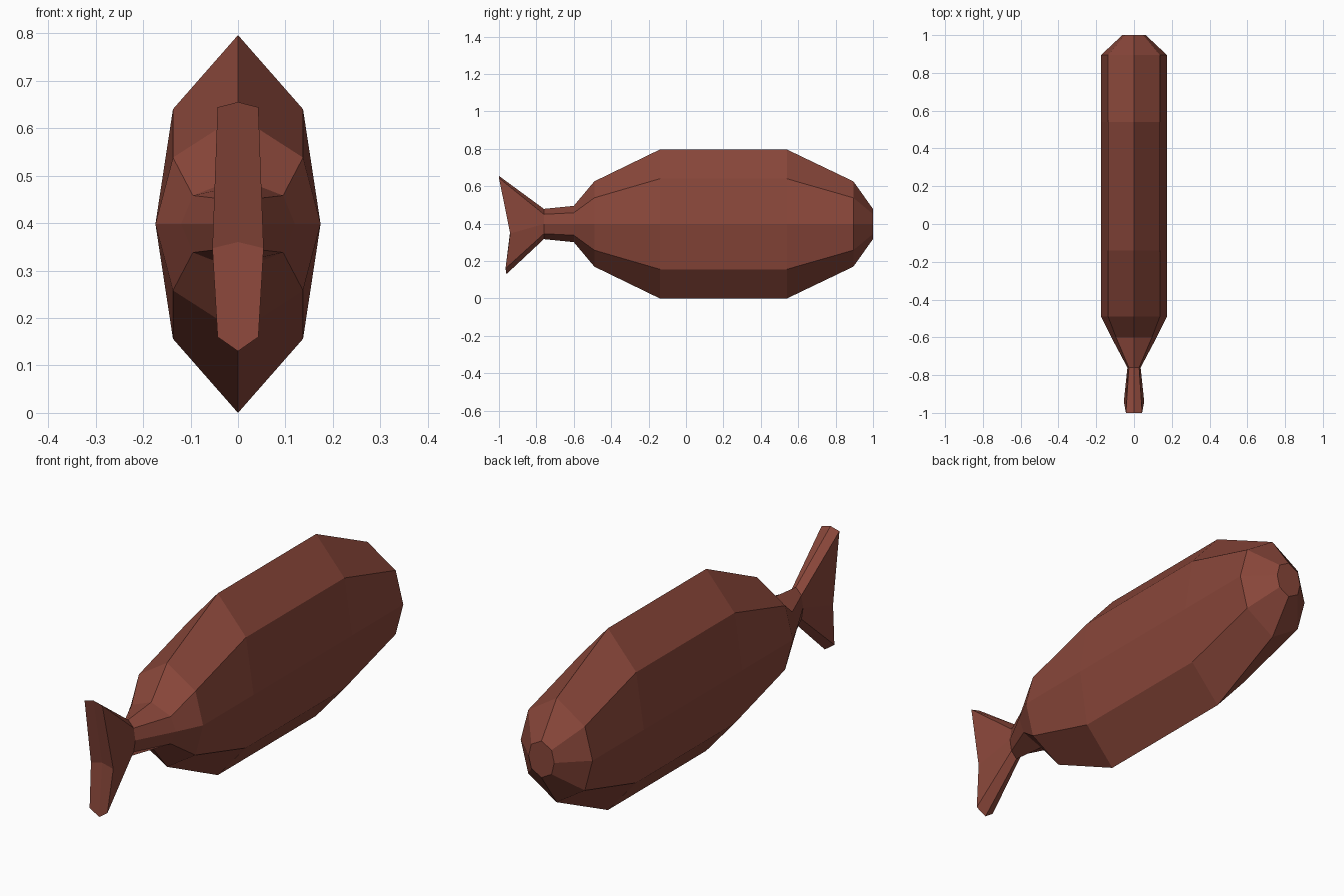
import bpy, bmesh

if "Cube" in bpy.data.objects:
    bpy.data.objects.remove(bpy.data.objects["Cube"])

# One red-brown colour for the whole fish
mat = bpy.data.materials.new("red brown")
mat.diffuse_color = (0.25, 0.062, 0.042, 1)
mat.use_nodes = True
mat.node_tree.nodes["Principled BSDF"].inputs["Base Color"].default_value = mat.diffuse_color


def ring(profile):
    """Mirror a right-half outline (x, y, z), top to bottom, into a closed 8-sided ring."""
    return profile + [(-x, y, z) for x, y, z in profile[-2:0:-1]]


def section(y, half_width, shoulder_width, top, shoulder):
    """Body section, symmetric about the centre line z = 0.4 (heights are offsets)."""
    c = 0.398
    return ring([(0, y, c + top), (shoulder_width, y, c + shoulder),
                 (half_width, y, c), (shoulder_width, y, c - shoulder),
                 (0, y, c - top)])


# Sections from nose to tail root
sections = [section(*s) for s in (
    (1.00, 0.062, 0.049, 0.080, 0.053),
    (0.895, 0.174, 0.137, 0.228, 0.140),
    (0.54, 0.174, 0.137, 0.398, 0.242),
    (-0.14, 0.174, 0.137, 0.398, 0.242),
    (-0.49, 0.174, 0.137, 0.228, 0.140),
    (-0.60, 0.120, 0.095, 0.097, 0.060),
    (-0.76, 0.035, 0.027, 0.081, 0.052))]

# Swept tail fin edge
sections.append(ring([(0, -1.0, 0.655), (0.043, -1.0, 0.644),
                      (0.054, -0.94, 0.347), (0.043, -0.965, 0.160),
                      (0, -0.96, 0.130)]))

# Skin the sections
bm = bmesh.new()
loops = [[bm.verts.new(p) for p in s] for s in sections]
for a, b in zip(loops, loops[1:]):
    for i in range(8):
        j = (i + 1) % 8
        bm.faces.new((a[i], a[j], b[j], b[i]))

# Nose cap
bm.faces.new(loops[0])

# Tail end: four faces meeting at the notch
tail = loops[-1]
notch = bm.verts.new((0, -0.94, 0.36))
for i in range(0, 8, 2):
    bm.faces.new((notch, tail[i], tail[i + 1], tail[(i + 2) % 8]))

bmesh.ops.recalc_face_normals(bm, faces=bm.faces)
mesh = bpy.data.meshes.new("fish_body")
bm.to_mesh(mesh)
bm.free()
mesh.materials.append(mat)
fish = bpy.data.objects.new("fish_body", mesh)
bpy.context.collection.objects.link(fish)
